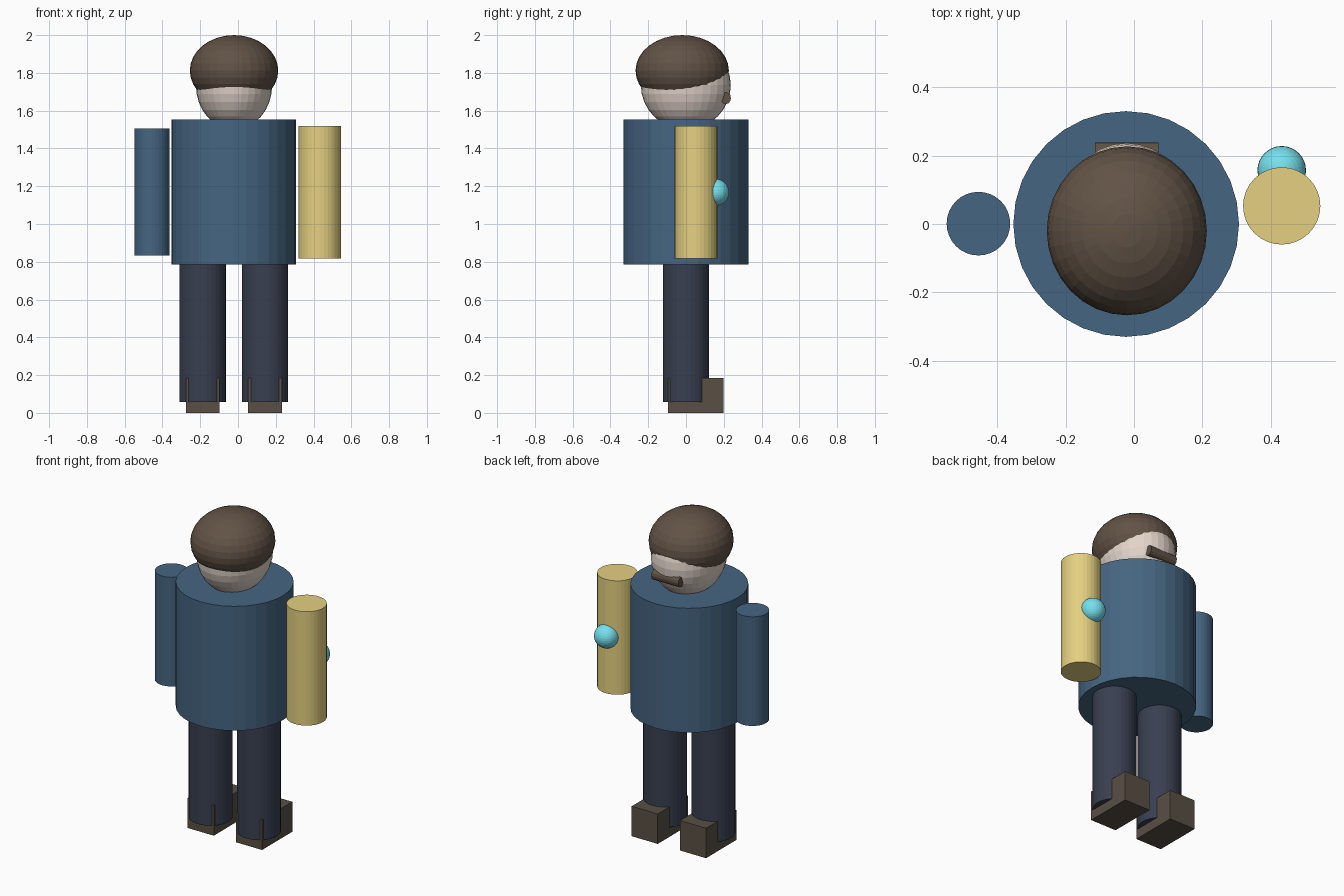
import bpy
import math

if "Cube" in bpy.data.objects:
    bpy.data.objects.remove(bpy.data.objects["Cube"])

CX = -0.021  # body centre line


def material(name, rgb):
    m = bpy.data.materials.new(name)
    m.diffuse_color = (*rgb, 1)
    m.use_nodes = True
    m.node_tree.nodes["Principled BSDF"].inputs["Base Color"].default_value = m.diffuse_color
    return m


BLUE = material("blue", (0.06, 0.13, 0.22))
NAVY = material("navy", (0.04, 0.05, 0.08))
BROWN = material("brown", (0.12, 0.085, 0.06))
SHOE = material("shoe", (0.10, 0.08, 0.06))
SKIN = material("skin", (0.76, 0.66, 0.59))
YELLOW = material("yellow", (0.78, 0.63, 0.22))
CYAN = material("cyan", (0.18, 0.75, 0.85))


def finish(name, mat):
    ob = bpy.context.object
    ob.name = name
    ob.data.materials.append(mat)
    return ob


def cylinder(name, x, y, r, z0, z1, mat):
    bpy.ops.mesh.primitive_cylinder_add(
        vertices=32, radius=r, depth=z1 - z0, location=(x, y, (z0 + z1) / 2))
    return finish(name, mat)


def ellipsoid(name, loc, radii, mat):
    bpy.ops.mesh.primitive_uv_sphere_add(segments=32, ring_count=16, radius=1, location=loc)
    bpy.context.object.scale = radii
    return finish(name, mat)


# Torso and arms
cylinder("torso", CX - 0.002, 0, 0.33, 0.785, 1.553, BLUE)
cylinder("left_arm", -0.455, 0.001, 0.093, 0.832, 1.506, BLUE)
cylinder("right_arm", 0.432, 0.053, 0.113, 0.817, 1.52, YELLOW)

# Round light on the back of the right arm
ellipsoid("arm_light", (0.432, 0.157, 1.168), (0.071, 0.071, 0.071), CYAN)

# Legs and shoes
for side, s in (("left", -1), ("right", 1)):
    x = CX - 0.001 + s * 0.165
    cylinder(side + "_leg", x, 0, 0.123, 0.058, 0.81, NAVY)
    bpy.ops.mesh.primitive_cube_add(size=1, location=(x, 0.051, 0.0925))
    bpy.context.object.scale = (0.178, 0.295, 0.185)
    finish(side + "_shoe", SHOE)

# Head and hair
ellipsoid("head", (CX, -0.001, 1.735), (0.202, 0.238, 0.235), SKIN)
ellipsoid("hair", (CX, -0.02, 1.812), (0.234, 0.247, 0.188), BROWN)

# Moustache bar lying across the face
bpy.ops.mesh.primitive_cylinder_add(
    vertices=12, radius=1, depth=1, location=(CX, 0.211, 1.666),
    rotation=(0, math.pi / 2, 0))
bpy.context.object.scale = (0.031, 0.027, 0.185)
finish("moustache", BROWN)
